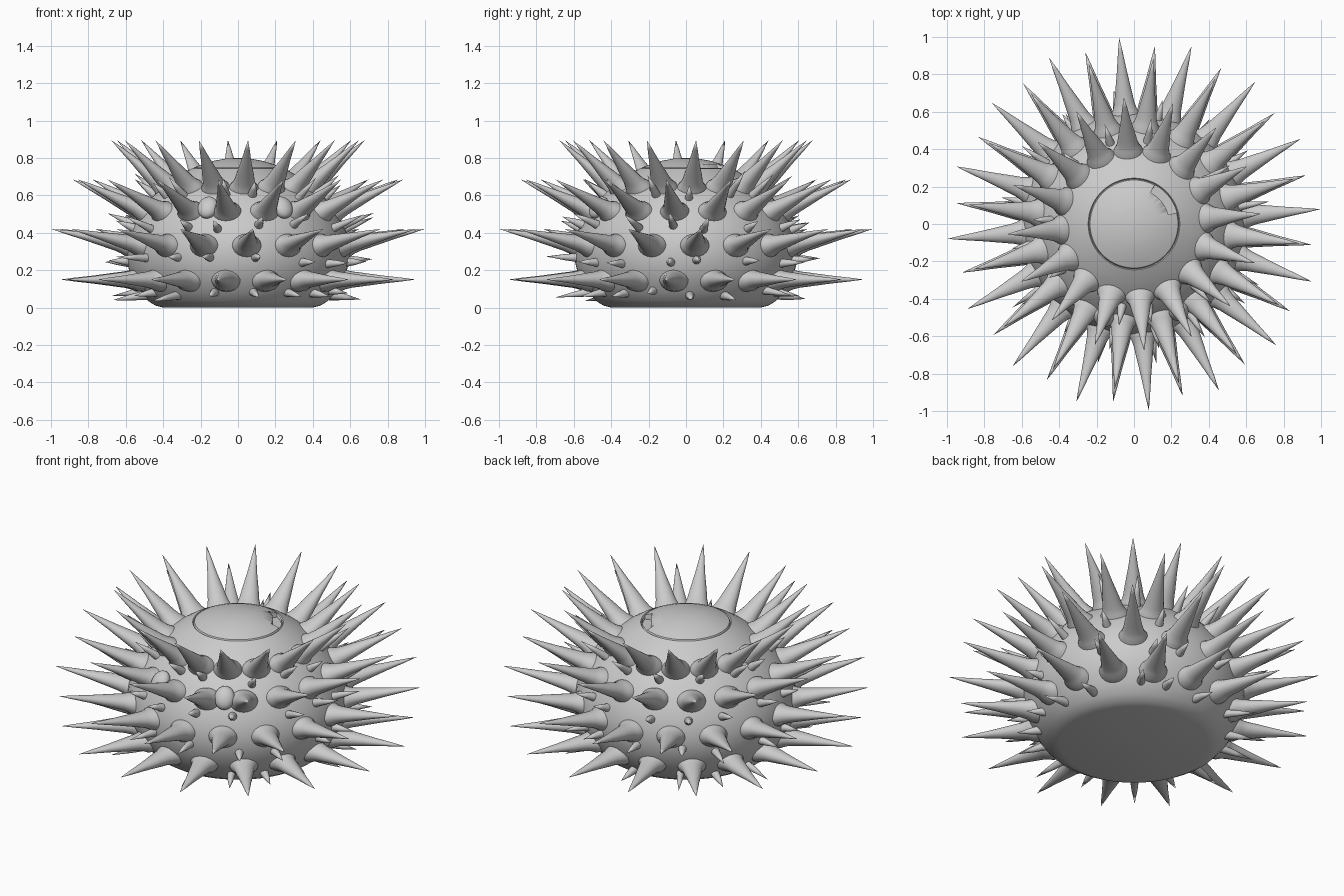
import bpy, bmesh, random
from math import sin, cos, pi, radians
from mathutils import Vector, Matrix

if "Cube" in bpy.data.objects:
    bpy.data.objects.remove(bpy.data.objects["Cube"])

random.seed(4)


def finish(bm, name):
    bmesh.ops.remove_doubles(bm, verts=bm.verts, dist=1e-5)
    bmesh.ops.recalc_face_normals(bm, faces=bm.faces)
    me = bpy.data.meshes.new(name)
    bm.to_mesh(me)
    bm.free()
    ob = bpy.data.objects.new(name, me)
    bpy.context.collection.objects.link(ob)
    me.polygons.foreach_set("use_smooth", [True] * len(me.polygons))
    me.set_sharp_from_angle(angle=radians(40))
    return ob


def lathe(bm, profile, segs, matrix=Matrix(), squash=1.0):
    """Revolve (radius, height) points about local z."""
    rings = []
    for r, h in profile:
        if r < 1e-6:
            rings.append([bm.verts.new(matrix @ Vector((0, 0, h)))] * segs)
        else:
            rings.append([bm.verts.new(matrix @ Vector((r * cos(2 * pi * i / segs),
                          squash * r * sin(2 * pi * i / segs), h))) for i in range(segs)])
    for a, b in zip(rings, rings[1:]):
        for i in range(segs):
            j = (i + 1) % segs
            quad = list(dict.fromkeys((a[i], a[j], b[j], b[i])))
            if len(quad) > 2:
                bm.faces.new(quad)


def frame(base, tip):
    """Local z runs base to tip, local x stays horizontal."""
    z = (tip - base).normalized()
    x = Vector((0, 0, 1)).cross(z).normalized()
    rot = Matrix((x, z.cross(x), z)).transposed().to_4x4()
    return Matrix.Translation(base) @ rot


def polar(r, angle, z):
    return Vector((r * cos(radians(angle)), r * sin(radians(angle)), z))


# Body shell
BODY = [(0, 0), (.40, 0), (.44, .01), (.48, .035), (.52, .08), (.555, .135), (.58, .19),
        (.595, .25), (.598, .31), (.59, .37), (.57, .43), (.535, .5), (.49, .56),
        (.43, .62), (.36, .675), (.30, .715), (.245, .745), (.24, .738), (.235, .749),
        (.19, .767), (.13, .785), (.07, .796), (0, .8)]
bm = bmesh.new()
lathe(bm, BODY, 96)
body = finish(bm, "body")

# Slot cut beside the lid edge
bm = bmesh.new()
lo, hi = [], []
arc = [15 + 47 * i / 10 for i in range(11)]
for z, ring in ((.725, lo), (.9, hi)):
    for r, angles in ((.19, arc), (.236, arc[::-1])):
        ring += [bm.verts.new(polar(r, a, z)) for a in angles]
bm.faces.new(lo)
bm.faces.new(hi)
for i in range(len(lo)):
    j = (i + 1) % len(lo)
    bm.faces.new((lo[i], lo[j], hi[j], hi[i]))
cutter = finish(bm, "slot_cutter")
cutter.hide_render = True
cutter.hide_set(True)
mod = body.modifiers.new("slot", 'BOOLEAN')
mod.operation = 'DIFFERENCE'
mod.solver = 'EXACT'
mod.object = cutter

# Large spikes: base radius, base z, tip radius, tip z, start angle
ROWS = [("lower_spikes", .56, .15, .956, .15, 15.8),
        ("middle_spikes", .595, .335, 1.0, .42, 4.55),
        ("upper_spikes", .525, .515, .89, .685, 15.8),
        ("crown_spikes", .40, .645, .68, .895, 4.55)]
for name, br, bz, tr, tz, start in ROWS:
    bm = bmesh.new()
    for k in range(16):
        a = start + 22.5 * k
        base, tip = polar(br, a, bz), polar(tr, a, tz)
        L = (tip - base).length
        prof = [(0, -.04), (.082, -.04), (.078, -.005), (.064, .02), (.054, .055),
                (.047, .1), (.027, .55 * L), (.012, .82 * L), (0, L)]
        lathe(bm, prof, 20, frame(base, tip), .8)
    finish(bm, name)

# Small spikes scattered between the rows: count, base radius, z, slope, start angle
SMALL = [(16, .52, .08, -.15, 5), (16, .593, .25, .03, 10),
         (16, .57, .43, .4, 14), (14, .455, .595, .8, 2)]
bm = bmesh.new()
for count, br, bz, slope, start in SMALL:
    for k in range(count):
        a = start + 360 * k / count + random.uniform(-5, 5)
        base = polar(br, a, bz + random.uniform(-.02, .02))
        L = random.uniform(.1, .2)
        tip = base + polar(1, a, slope).normalized() * L
        prof = [(0, -.03), (.026, -.03), (.022, .01), (.016, .4 * L), (0, L)]
        lathe(bm, prof, 12, frame(base, tip))
finish(bm, "small_spikes")

# Two oval eyes at the front
for name, a in (("eye_left", -107.9), ("eye_right", -62.9)):
    bm = bmesh.new()
    c = polar(.525, a, .535)
    m = frame(c, c + polar(1, a, .7)) @ Matrix.Diagonal((.055, .066, .04, 1))
    bmesh.ops.create_uvsphere(bm, u_segments=24, v_segments=16, radius=1, matrix=m)
    finish(bm, name)
